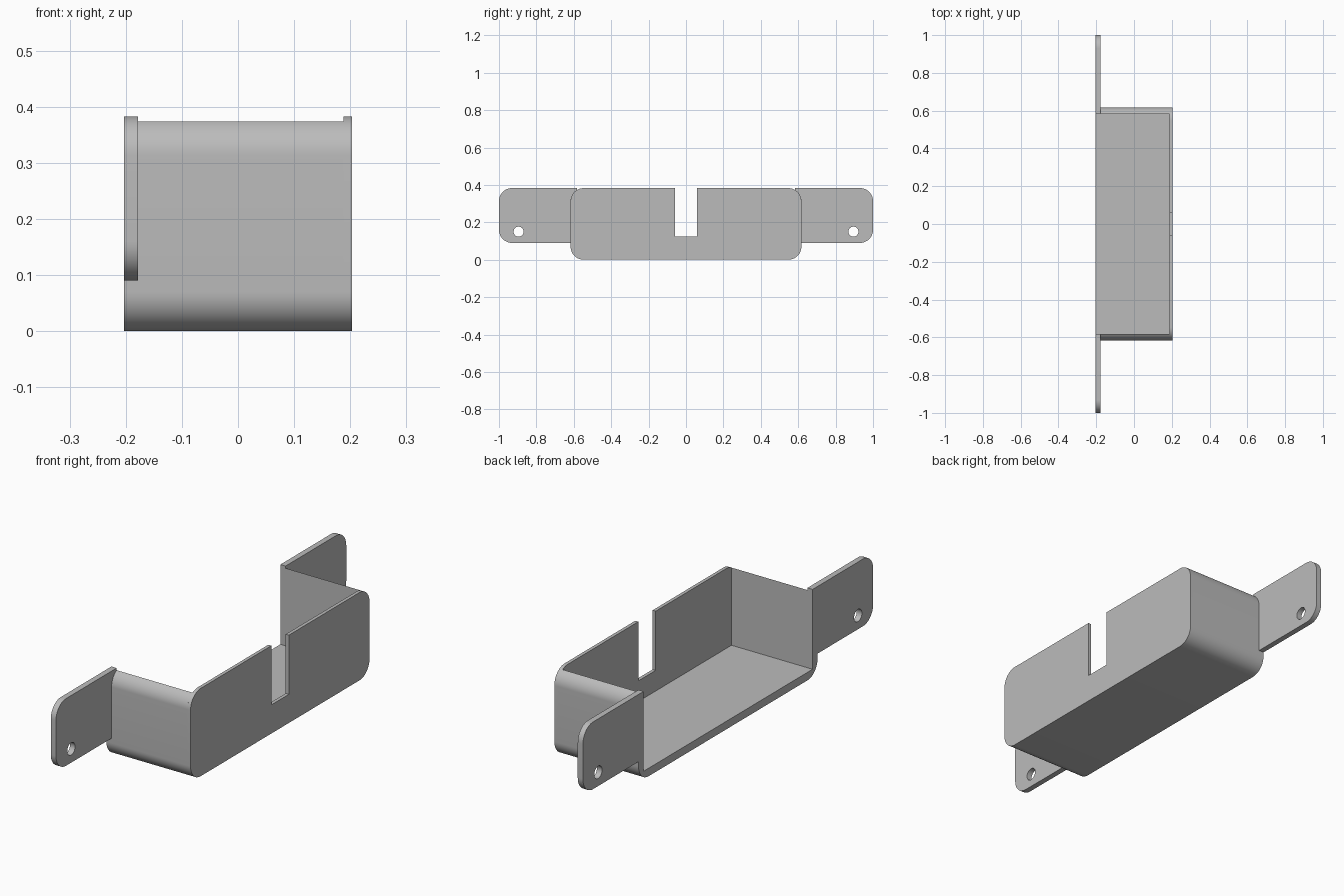
import bpy, bmesh, math

cube = bpy.data.objects.get("Cube")
if cube:
    bpy.data.objects.remove(cube, do_unlink=True)

# Overall sizes
X_BACK, X_FRONT = -0.203, 0.203
PLATE, EAR = 0.015, 0.025
HALF, INNER, HEIGHT = 0.617, 0.582, 0.383
FLOOR, RADIUS = 0.035, 0.07
EAR_LOW, SLOT, SLOT_LOW = 0.09, 0.06, 0.125

grey = bpy.data.materials.new("plain_grey")
grey.use_nodes = True
colour = (0.5, 0.5, 0.5, 1)
grey.diffuse_color = colour
grey.node_tree.nodes["Principled BSDF"].inputs["Base Color"].default_value = colour


def arc(cy, cz, r, start, end, steps=14):
    """Points of an arc in the y-z plane, angles in degrees."""
    angles = [math.radians(start + (end - start) * i / steps) for i in range(steps + 1)]
    return [(cy + r * math.cos(a), cz + r * math.sin(a)) for a in angles]


def slab(name, loops, x0, x1):
    """Fill y-z outlines (holes included) and extrude them along x."""
    bm = bmesh.new()
    for loop in loops:
        verts = [bm.verts.new((x0, y, z)) for y, z in loop]
        for a, b in zip(verts, verts[1:] + verts[:1]):
            bm.edges.new((a, b))
    bmesh.ops.triangle_fill(bm, edges=bm.edges[:], use_beauty=True)
    out = bmesh.ops.extrude_face_region(bm, geom=bm.faces[:], use_keep_orig=True)
    moved = [g for g in out["geom"] if isinstance(g, bmesh.types.BMVert)]
    bmesh.ops.translate(bm, verts=moved, vec=(x1 - x0, 0, 0))
    bmesh.ops.recalc_face_normals(bm, faces=bm.faces[:])
    mesh = bpy.data.meshes.new(name)
    bm.to_mesh(mesh)
    bm.free()
    mesh.materials.append(grey)
    ob = bpy.data.objects.new(name, mesh)
    bpy.context.collection.objects.link(ob)
    bpy.ops.object.select_all(action="DESELECT")
    ob.select_set(True)
    bpy.context.view_layer.objects.active = ob
    bpy.ops.object.shade_smooth_by_angle(angle=math.radians(30))


def mirrored(points):
    return [(-y, z) for y, z in reversed(points)]


cy, top, low = HALF - RADIUS, HEIGHT - RADIUS, RADIUS

# Front plate with rounded corners and a central slot
right = [(SLOT, SLOT_LOW), (SLOT, HEIGHT)]
right += arc(cy, top, RADIUS, 90, 0) + arc(cy, low, RADIUS, 0, -90)
slab("front_plate", [right + mirrored(right)], X_FRONT - PLATE, X_FRONT)

# Tray: floor and side walls, square inside and rounded outside
rim = math.degrees(math.acos((INNER - cy) / RADIUS))
right = [(INNER, FLOOR)]
right += arc(cy, top, RADIUS, rim, 0) + arc(cy, low, RADIUS, 0, -90)
slab("tray", [right + mirrored(right)], X_BACK, X_FRONT - PLATE)

# Mounting ears, each with a screw hole
ear = [(INNER, EAR_LOW), (INNER, HEIGHT)]
ear += arc(1 - RADIUS, top, RADIUS, 90, 0) + arc(1 - RADIUS, EAR_LOW + RADIUS, RADIUS, 0, -90)
hole = arc(0.895, 0.15, 0.027, 0, 345, 23)
slab("left_back_ear", [ear, hole], X_BACK, X_BACK + EAR)
slab("right_front_ear", [mirrored(ear), mirrored(hole)], X_BACK, X_BACK + EAR)
